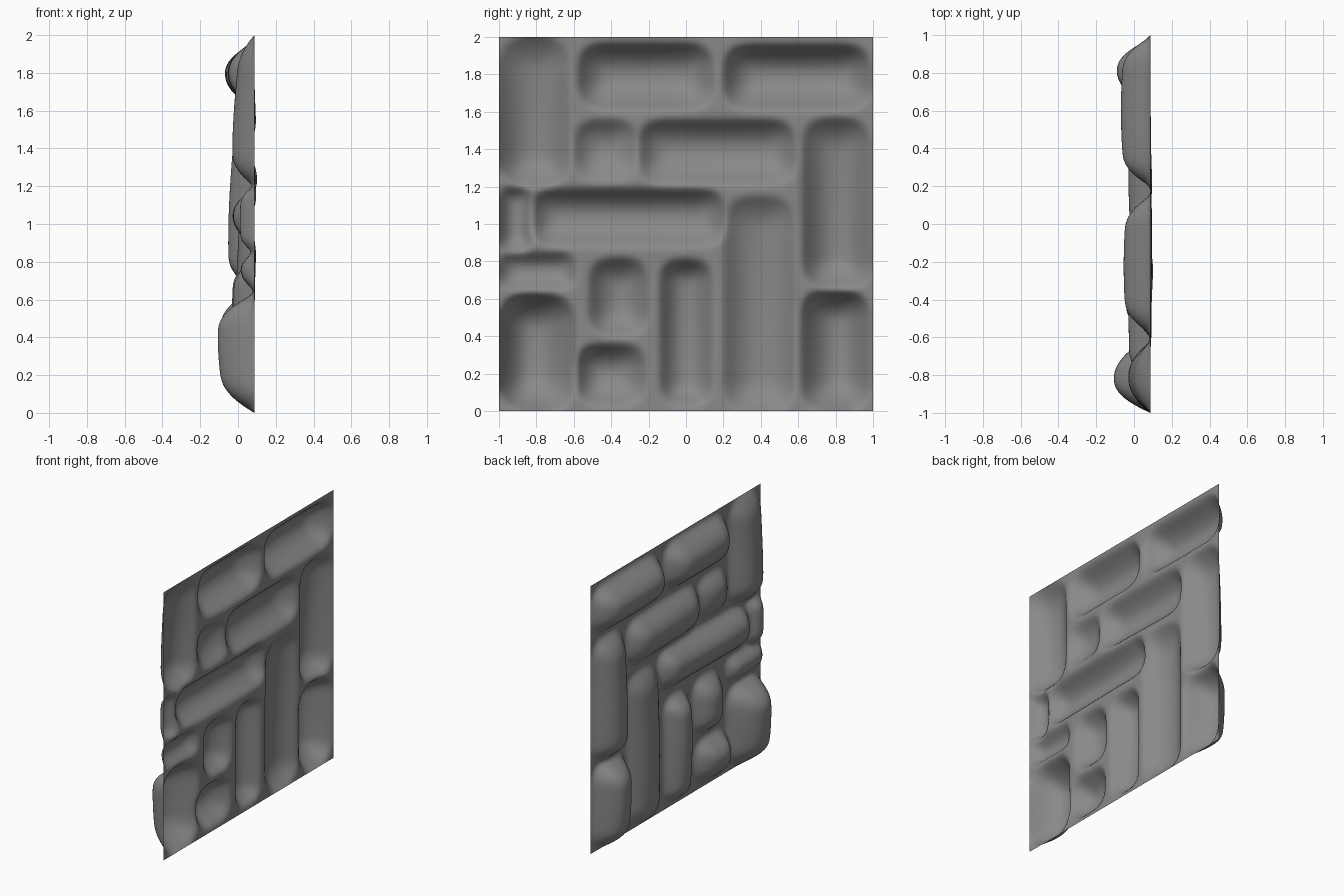
import bpy, bmesh, math

if "Cube" in bpy.data.objects:
    bpy.data.objects.remove(bpy.data.objects["Cube"])

EDGE = 0.087      # x of the flat outer border
# stones: y0, y1, z0, z1, relief depth, tilt along y, tilt along z
STONES = [
    (-1.00, -0.62, 1.20, 2.00, 0.110, 0.0, -0.25),
    (-0.58, 0.15, 1.61, 1.97, 0.145, 0.0, 0.05),
    (0.20, 0.99, 1.61, 1.96, 0.157, 0.0, 0.1),
    (-0.60, -0.25, 1.23, 1.56, 0.085, -0.1, 0.1),
    (-0.26, 0.59, 1.21, 1.56, 0.125, 0.0, 0.1),
    (0.62, 0.99, 0.65, 1.57, 0.135, 0.0, -0.15),
    (-0.83, 0.21, 0.88, 1.19, 0.125, 0.0, 0.1),
    (-1.00, -0.82, 0.85, 1.20, 0.080, 0.0, 0.0),
    (-1.00, -0.59, 0.65, 0.85, 0.075, 0.0, 0.1),
    (-1.00, -0.59, 0.00, 0.63, 0.190, -0.2, 0.1),
    (-0.52, -0.20, 0.40, 0.82, 0.115, 0.0, 0.0),
    (-0.59, -0.21, 0.03, 0.36, 0.125, -0.2, 0.1),
    (-0.14, 0.14, 0.03, 0.81, 0.120, 0.0, 0.1),
    (0.20, 0.59, 0.00, 1.15, 0.100, 0.0, -0.1),
    (0.61, 0.98, 0.00, 0.65, 0.175, 0.15, 0.1),
]


def relief(y, z):
    """Height of the tallest rounded cushion at this point."""
    h = 0.0
    for y0, y1, z0, z1, depth, ty, tz in STONES:
        hy, hz = (y1 - y0) / 2, (z1 - z0) / 2
        dy, dz = y - (y0 + y1) / 2, z - (z0 + z1) / 2
        half = min(hy, hz)
        # distance from a core line, with squarish rounded ends
        a = max(0.0, abs(dy) - (hy - half)) / half
        b = max(0.0, abs(dz) - (hz - half)) / half
        t = (a ** 3 + b ** 3) ** (1 / 3)
        if t < 1:
            u, v = dy / hy, dz / hz
            dome = (1 - t ** 2.3) ** 0.95 * (1 - 0.15 * u * u) * (1 - 0.15 * v * v)
            h = max(h, depth * dome * (1 + ty * u + tz * v))
    return h


# one open sheet with pillow-like stones pressed towards -x
bm = bmesh.new()
bmesh.ops.create_grid(bm, x_segments=130, y_segments=130, size=1.0)
for vert in bm.verts:
    y, z = -vert.co.x, vert.co.y + 1
    # joints sink slightly behind the border near the middle
    sink = 0.016 * math.exp(-((y + 0.1) ** 2 + (z - 1.2) ** 2) * 5)
    if vert.is_boundary:
        vert.co = (EDGE, y, z)
    else:
        vert.co = (EDGE + sink - relief(y, z), y, z)
# soften the joints while keeping the border straight
inside = [v for v in bm.verts if not v.is_boundary]
for _ in range(5):
    bmesh.ops.smooth_vert(bm, verts=inside, factor=0.5, use_axis_x=True)
for f in bm.faces:
    f.smooth = True

mesh = bpy.data.meshes.new("stone_wall_panel")
bm.to_mesh(mesh)
bm.free()
panel = bpy.data.objects.new("stone_wall_panel", mesh)
bpy.context.collection.objects.link(panel)

# dark grey stone
stone = bpy.data.materials.new("dark_stone")
stone.diffuse_color = (0.25, 0.25, 0.25, 1)
stone.use_nodes = True
stone.node_tree.nodes["Principled BSDF"].inputs["Base Color"].default_value = stone.diffuse_color
mesh.materials.append(stone)
